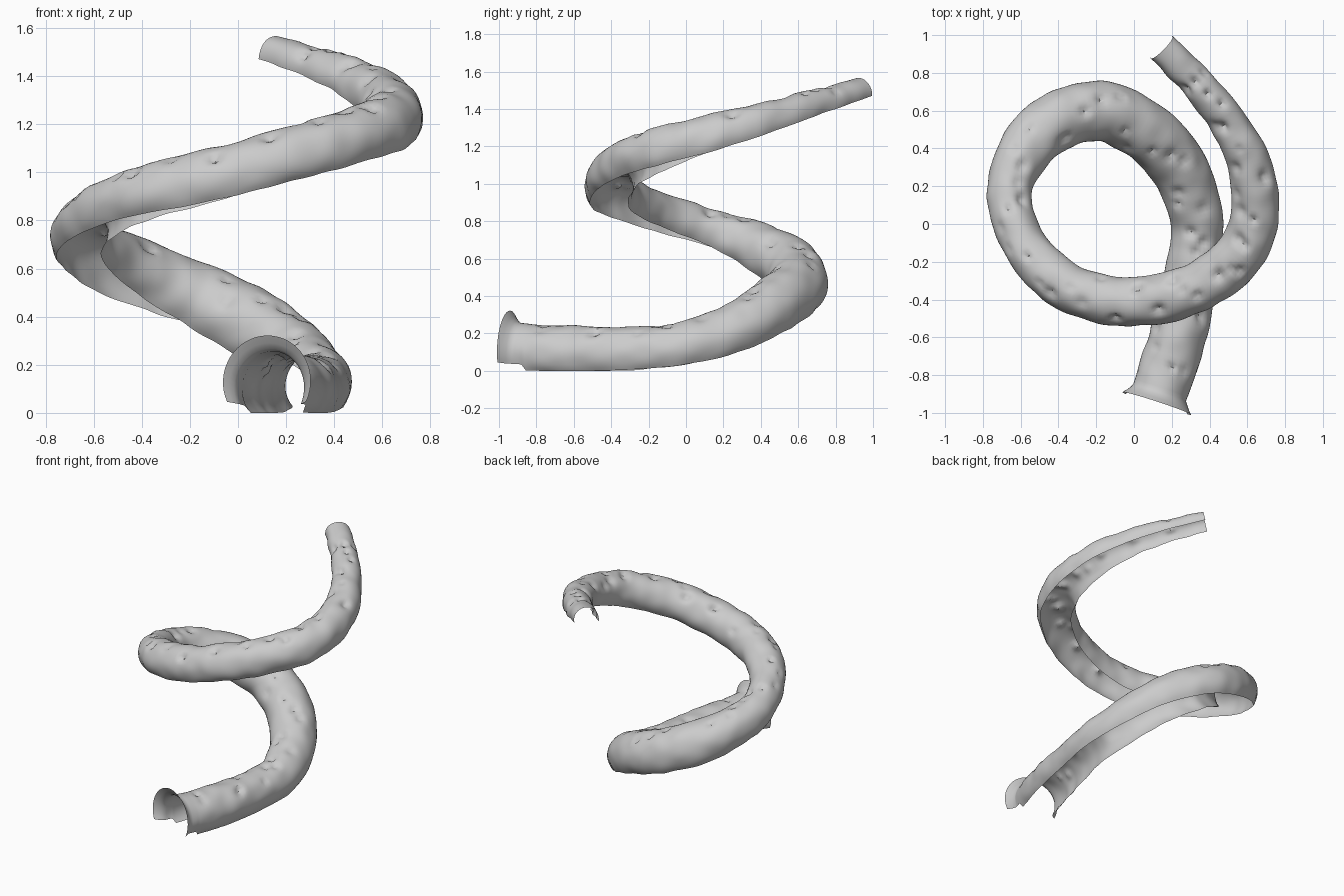
import bpy, bmesh, math, random
from mathutils import Vector, noise

if "Cube" in bpy.data.objects:
    bpy.data.objects.remove(bpy.data.objects["Cube"])

random.seed(7)

# Spiral centre line: x, y, z, radius
PATH = [
    (0.12, -0.95, 0.105, 0.150), (0.195, -0.72, 0.093, 0.150), (0.26, -0.48, 0.093, 0.147),
    (0.31, -0.22, 0.099, 0.138), (0.33, 0.02, 0.130, 0.140), (0.25, 0.27, 0.215, 0.150),
    (0.09, 0.47, 0.340, 0.158), (-0.16, 0.595, 0.460, 0.158), (-0.41, 0.545, 0.563, 0.156),
    (-0.59, 0.37, 0.660, 0.140), (-0.66, 0.15, 0.738, 0.118), (-0.59, -0.09, 0.817, 0.118),
    (-0.42, -0.29, 0.890, 0.126), (-0.20, -0.39, 0.943, 0.130), (0.02, -0.41, 1.000, 0.130),
    (0.24, -0.37, 1.063, 0.132), (0.44, -0.27, 1.124, 0.132), (0.587, -0.12, 1.177, 0.132),
    (0.643, 0.09, 1.230, 0.128), (0.603, 0.34, 1.303, 0.114), (0.49, 0.55, 1.368, 0.100),
    (0.33, 0.75, 1.430, 0.089), (0.145, 0.935, 1.487, 0.082),
]
STEPS, SIDES = 12, 32


def spline(points, steps):
    """Catmull-Rom samples through the path, including the radius."""
    p = [Vector(q) for q in points]
    p = [2 * p[0] - p[1]] + p + [2 * p[-1] - p[-2]]
    out = []
    for i in range(1, len(p) - 2):
        a, b, c, d = p[i - 1:i + 3]
        for k in range(steps):
            t = k / steps
            out.append(0.5 * (2 * b + (c - a) * t + (2 * a - 5 * b + 4 * c - d) * t * t
                              + (3 * b - a - 3 * c + d) * t ** 3))
    return out + [p[-2]]


samples = spline(PATH, STEPS)
centres = [Vector(s[:3]) for s in samples]
N = len(samples)


def frame(i):
    tangent = (centres[min(i + 1, N - 1)] - centres[max(i - 1, 0)]).normalized()
    side = tangent.cross(Vector((0, 0, 1))).normalized()
    return tangent, side, side.cross(tangent)


def radial(i, angle):
    _, side, up = frame(i)
    return side * math.cos(angle) + up * math.sin(angle)


# Random pits over the upper part of the tube
dents = []
for k in range(64):
    i = min(N - 12, max(10, int((k + random.random()) / 64 * N)))
    a = math.radians(random.uniform(40, 150))
    dents.append((centres[i] + radial(i, a) * samples[i][3],
                  random.uniform(0.024, 0.045), random.uniform(0.012, 0.03)))

# Open-bottomed tube skin
bm = bmesh.new()
rings = []
for i in range(N):
    f = i / (N - 1)
    r = samples[i][3]
    droop = 40 if f < 0.75 else 40 - 28 * (f - 0.75) / 0.25
    if i < 7:
        droop = 26                            # lower rim is cut back at the mouth
    droop = math.radians(droop)
    flare = max(0, 1 - i / 3) ** 1.5          # flange at the mouth
    ring = []
    for j in range(SIDES + 1):
        a = -droop + (math.pi + 2 * droop) * j / SIDES
        d = radial(i, a)
        base = centres[i] + d * r
        off = 0.042 * flare
        if flare == 0:
            off += 0.009 * noise.noise(base * 9)
            for c, w, depth in dents:
                q = (base - c).length_squared / (w * w)
                if q < 4:
                    off -= depth * math.exp(-q * 2)
        v = base + d * off + Vector((0, 0, 0.025 * flare))
        v.z = max(v.z, 0)
        ring.append(bm.verts.new(v))
    rings.append(ring)
for r0, r1 in zip(rings, rings[1:]):
    for j in range(SIDES):
        bm.faces.new((r0[j], r0[j + 1], r1[j + 1], r1[j]))
bmesh.ops.recalc_face_normals(bm, faces=bm.faces)
# Keep the outside of the shell facing outward
bm.faces.ensure_lookup_table()
mid = bm.faces[(N // 2) * SIDES + SIDES // 2]
if mid.normal.dot(radial(N // 2, math.pi / 2)) < 0:
    bmesh.ops.reverse_faces(bm, faces=bm.faces)

mesh = bpy.data.meshes.new("spiral_tube")
bm.to_mesh(mesh)
bm.free()
tube = bpy.data.objects.new("spiral_tube", mesh)
bpy.context.collection.objects.link(tube)
bpy.context.view_layer.objects.active = tube
tube.select_set(True)
bpy.ops.object.shade_smooth_by_angle(angle=math.radians(40))
